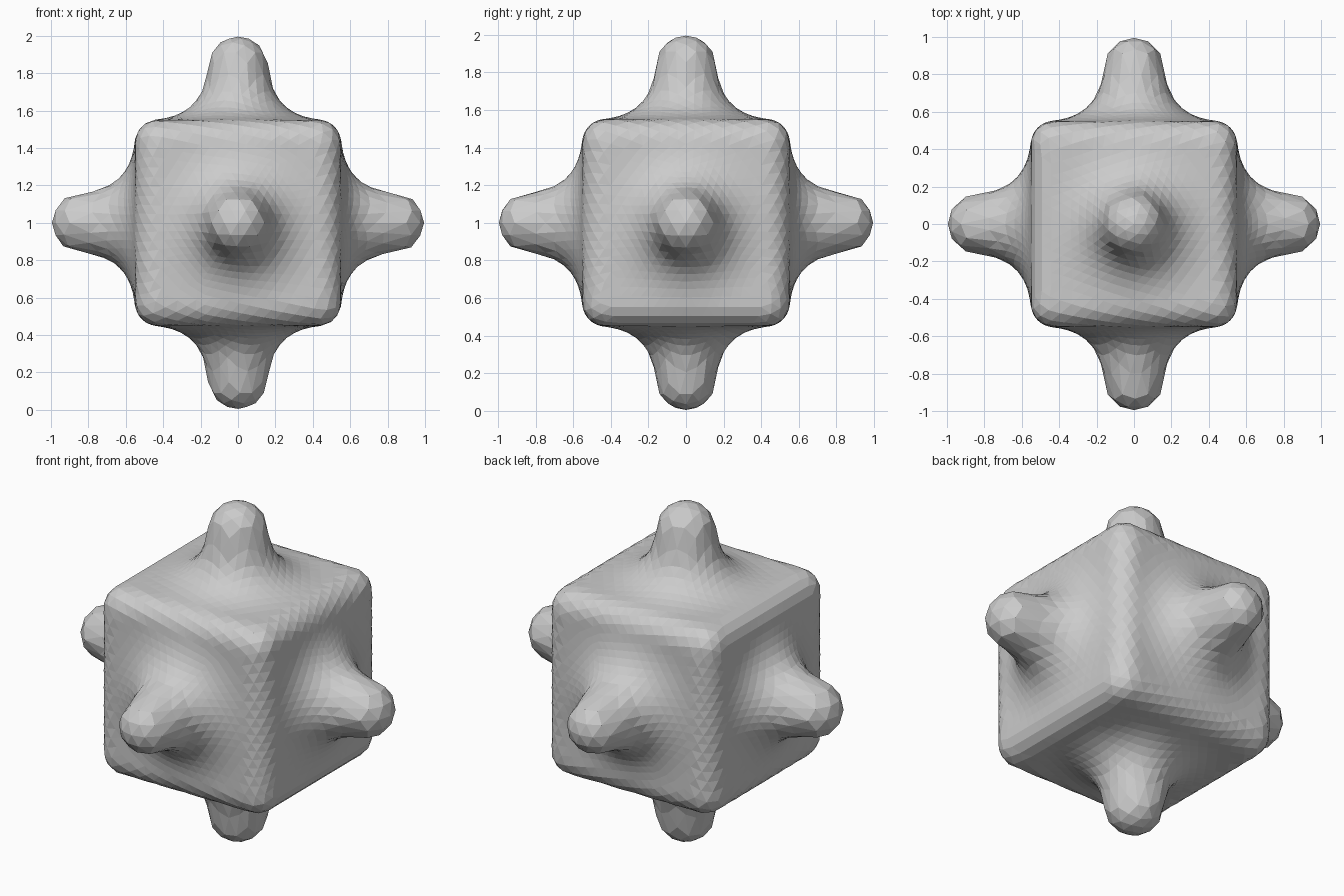
import bpy, bmesh, math
from mathutils import Vector

if "Cube" in bpy.data.objects:
    bpy.data.objects.remove(bpy.data.objects["Cube"])

HALF, ROUND = 0.55, 0.12      # rounded cube
TIP, KNOB = 0.835, 0.16       # knob capsule end and radius
BLEND = 0.33                  # softness of the join


def rounded_cube(p):
    q = [abs(c) - (HALF - ROUND) for c in p]
    outside = Vector([max(c, 0) for c in q]).length
    return outside + min(max(q), 0) - ROUND


def knob(p):
    # nearest of the six capsules lies on the dominant axis
    a = sorted(abs(c) for c in p)
    return math.hypot(a[0], a[1], max(a[2] - TIP, 0)) - KNOB


def field(p):
    a, b = rounded_cube(p), knob(p)
    h = max(BLEND - abs(a - b), 0) / BLEND
    return min(a, b) - h * h * BLEND / 4


# Icosphere pushed radially onto the blended cube-and-knobs surface
bm = bmesh.new()
bmesh.ops.create_icosphere(bm, subdivisions=5, radius=1)
for v in bm.verts:
    d = v.co.normalized()
    lo, hi = 0.3, 1.2
    for _ in range(18):
        mid = (lo + hi) / 2
        if field(d * mid) < 0:
            lo = mid
        else:
            hi = mid
    v.co = d * lo + Vector((0, 0, 1))

mesh = bpy.data.meshes.new("knobbed_cube")
bm.to_mesh(mesh)
bm.free()
obj = bpy.data.objects.new("knobbed_cube", mesh)
bpy.context.collection.objects.link(obj)
